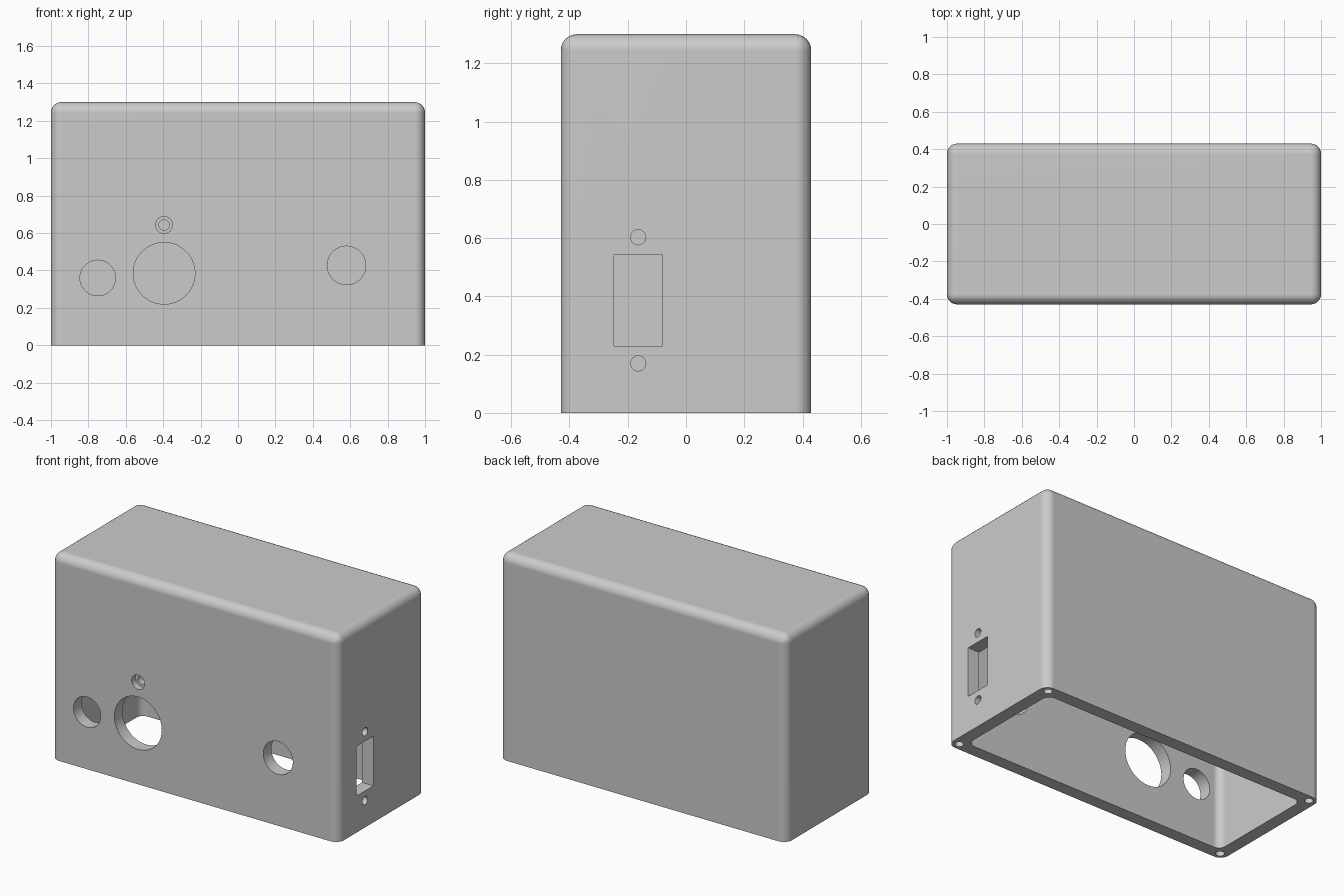
import bpy
import bmesh
from math import radians
from mathutils import Matrix, Vector

old = bpy.data.objects.get("Cube")
if old:
    bpy.data.objects.remove(old, do_unlink=True)

WIDTH, DEPTH, HEIGHT = 2.0, 0.86, 1.3
WALL = 0.08

grey = bpy.data.materials.new("light grey")
grey.use_nodes = True
colour = (0.6, 0.6, 0.6, 1)
grey.diffuse_color = colour
grey.node_tree.nodes["Principled BSDF"].inputs["Base Color"].default_value = colour


def new_object(name, bm):
    bmesh.ops.recalc_face_normals(bm, faces=bm.faces)
    mesh = bpy.data.meshes.new(name)
    bm.to_mesh(mesh)
    bm.free()
    mesh.materials.append(grey)
    obj = bpy.data.objects.new(name, mesh)
    bpy.context.collection.objects.link(obj)
    return obj


def box(name, low, high, radius=0):
    """Box between two corners; a radius rounds every edge but the bottom rim."""
    low, high = Vector(low), Vector(high)
    bm = bmesh.new()
    bmesh.ops.create_cube(bm, size=1)
    bmesh.ops.scale(bm, vec=high - low, verts=bm.verts)
    bmesh.ops.translate(bm, vec=(low + high) / 2, verts=bm.verts)
    if radius:
        edges = [e for e in bm.edges if max(v.co.z for v in e.verts) > low.z + 0.01]
        bmesh.ops.bevel(bm, geom=edges, offset=radius, segments=6,
                        profile=0.5, affect='EDGES')
    return new_object(name, bm)


def drill(name, centre, radius, length, axis, sides=48):
    """Cylinder centred on a point and running along one axis."""
    turn = {'X': Matrix.Rotation(radians(90), 4, 'Y'),
            'Y': Matrix.Rotation(radians(90), 4, 'X'),
            'Z': Matrix.Identity(4)}[axis]
    bm = bmesh.new()
    bmesh.ops.create_cone(bm, cap_ends=True, segments=sides, radius1=radius,
                          radius2=radius, depth=length,
                          matrix=Matrix.Translation(centre) @ turn)
    return new_object(name, bm)


def cut(target, cutter):
    mod = target.modifiers.new("cut", 'BOOLEAN')
    mod.operation = 'DIFFERENCE'
    mod.solver = 'EXACT'
    mod.object = cutter
    bpy.context.view_layer.objects.active = target
    bpy.ops.object.modifier_apply(modifier=mod.name)
    bpy.data.objects.remove(cutter, do_unlink=True)


# Rounded shell, hollow and open underneath
hx, hy = WIDTH / 2, DEPTH / 2
shell = box("enclosure_shell", (-hx, -hy, 0), (hx, hy, HEIGHT), 0.055)
cut(shell, box("cavity", (WALL - hx, WALL - hy, -0.2),
               (hx - WALL, hy - WALL, HEIGHT - WALL), 0.045))

# Round openings through the front wall: x, z, radius
for x, z, r in [(-0.75, 0.36, 0.095), (-0.395, 0.385, 0.165),
                (-0.395, 0.643, 0.028), (0.58, 0.427, 0.103)]:
    cut(shell, drill("front_hole", (x, -hy, z), r, 0.3, 'Y'))

# Counterbore around the smallest front hole
cut(shell, drill("front_counterbore", (-0.395, -hy, 0.643), 0.045, 0.08, 'Y'))

# Connector window and its two screw holes in the side wall
cut(shell, box("side_window", (hx - 0.15, -0.248, 0.23), (hx + 0.1, -0.08, 0.543)))
for z in (0.17, 0.603):
    cut(shell, drill("side_screw_hole", (hx, -0.164, z), 0.026, 0.3, 'X', 24))

# Blind screw holes in the bottom rim corners
for sx in (-1, 1):
    for sy in (-1, 1):
        cut(shell, drill("rim_screw_hole", (sx * 0.95, sy * 0.385, 0),
                         0.025, 0.5, 'Z', 24))

# Smooth rounding with crisp cut edges
bpy.ops.object.select_all(action='DESELECT')
shell.select_set(True)
bpy.context.view_layer.objects.active = shell
bpy.ops.object.shade_smooth_by_angle(angle=radians(30))
normals = shell.modifiers.new("weighted normals", 'WEIGHTED_NORMAL')
normals.keep_sharp = True
